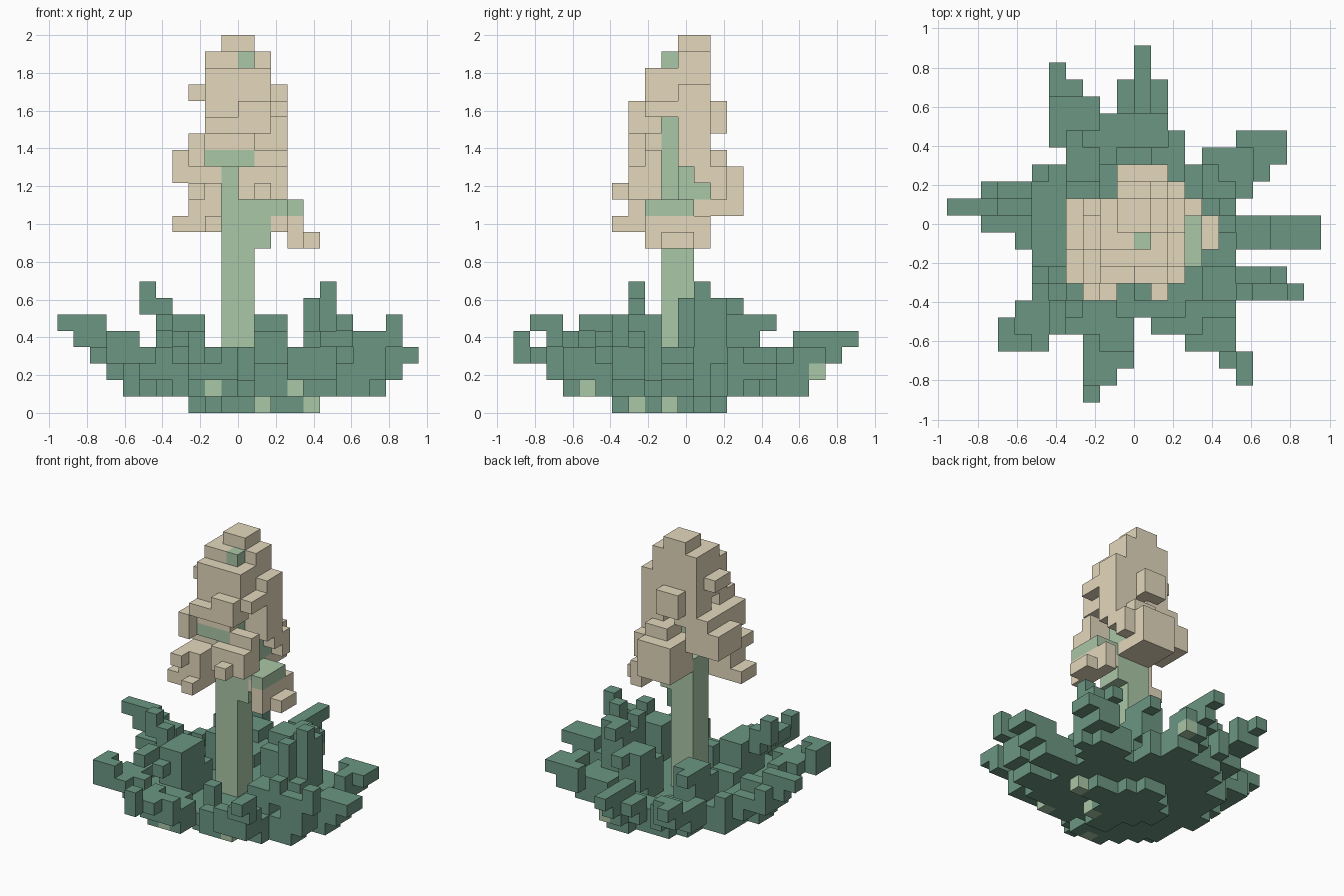
import bpy, bmesh
from mathutils import Vector

if "Cube" in bpy.data.objects:
    bpy.data.objects.remove(bpy.data.objects["Cube"], do_unlink=True)

UNIT = 2 / 23          # edge of one block
cells = {}             # block position -> part name


def box(part, x, y, z):
    """Fill inclusive block ranges; earlier parts keep their blocks."""
    for i in range(x[0], x[1] + 1):
        for j in range(y[0], y[1] + 1):
            for k in range(z[0], z[1] + 1):
                cells.setdefault((i, j, k), part)


def leaf(part, path, wide=2):
    """Sweep a tapering brush of blocks along a path of points."""
    points = [Vector(p) for p in path]
    steps = 16
    total = (len(points) - 1) * steps
    for s, (a, b) in enumerate(zip(points, points[1:])):
        for n in range(steps + 1):
            p = a.lerp(b, n / steps)
            done = (s * steps + n) / total
            w = max(1, round(wide * (1.15 - done)))
            i = round(p.x - (w - 1) / 2)
            j = round(p.y - (w - 1) / 2)
            k = round(p.z)
            box(part, (i, i + w - 1), (j, j + w - 1), (k, k + (done < 0.5)))


def bowl(part, rows):
    """Lay rows of blocks (y, first x, last x) on a bowl that rises outwards."""
    for j, first, last in rows:
        for i in range(first, last + 1):
            r = Vector((i - 0.5, j + 0.5)).length
            low = 1 + sum(r > edge for edge in (7.6, 8.6, 10.4, 11.3))
            box(part, (i, i), (j, j), (low, max(low, int(r / 2.4))))


# Stem and its short branches
box("stem", (-1, 0), (-1, 0), (2, 12))
box("stem", (-1, 0), (-1, -1), (13, 18))
box("stem", (0, 0), (-1, -1), (19, 21))
box("stem", (-2, 0), (-2, -2), (15, 15))
box("stem", (1, 1), (-1, 0), (10, 12))
box("stem", (2, 3), (-1, 0), (12, 12))
box("stem", (3, 3), (-2, -2), (12, 12))
box("stem", (1, 1), (0, 1), (13, 13))
box("stem", (1, 1), (0, 0), (14, 14))

# Pale blocks scattered low in the rosette
for spot in ((4, -1, 0), (1, -3, 0), (-2, -7, 1), (3, -6, 1), (1, 8, 2)):
    cells[spot] = "pale_leaf_block"

# Rosette of spreading outer leaves on a small base
box("rosette_base", (-2, 1), (-2, 1), (0, 0))
box("rosette_base", (-3, 3), (-1, 0), (0, 0))
box("rosette_base", (-1, 0), (-4, 2), (0, 0))
bowl("outer_leaves", [
    (10, 0, 0), (9, -5, -5), (9, 0, 0), (8, -5, -4), (8, -1, 1), (7, -5, -3), (7, -1, 1),
    (6, -5, 1), (5, -5, 2), (5, 6, 8), (4, -4, 2), (4, 4, 8), (3, -6, 7), (2, -9, 6),
    (1, -11, 5), (0, -9, 10), (-1, -7, 10), (-2, -6, 5), (-3, -6, 8), (-4, -6, 8),
    (-5, -7, 5), (-6, -8, -1), (-6, 1, 3), (-7, -8, -6), (-7, -3, -1),
    (-8, -3, -1), (-9, -3, -2), (-10, -3, -3)])

# Raised leaf tips
box("right_leaf_tip", (-10, -7), (1, 1), (4, 4))
box("right_leaf_tip", (-11, -9), (1, 1), (5, 5))
box("back_leaf_tip", (0, 0), (7, 9), (4, 4))
box("back_right_leaf_tip", (-5, -5), (8, 9), (4, 4))
box("left_front_leaf_tip", (7, 9), (-4, -4), (4, 4))
box("left_front_leaf_tip", (9, 9), (-4, -4), (5, 5))
box("front_left_leaf_tip", (4, 5), (-6, -6), (2, 3))
box("front_left_leaf_tip", (3, 5), (-7, -7), (2, 3))
box("front_left_leaf_tip", (5, 6), (-8, -8), (4, 4))
box("front_left_leaf_tip", (6, 6), (-9, -8), (5, 5))
box("front_right_leaf_tip", (-8, -8), (-7, -7), (3, 4))
box("front_leaf_tip", (-3, -3), (-10, -10), (3, 4))

# Inner leaves, standing steeper
leaf("inner_right_leaf", [(-3, -2, 2), (-4, -3, 4), (-5, -3, 6)])
box("inner_right_leaf", (-6, -6), (-3, -3), (6, 7))
leaf("inner_left_leaf", [(4, 1, 2), (4, 2, 4), (5, 2, 6)])
box("inner_left_leaf", (4, 4), (0, 0), (3, 6))
box("inner_left_leaf", (5, 5), (1, 1), (6, 7))
box("inner_left_leaf", (4, 4), (2, 3), (6, 6))
leaf("inner_back_leaf", [(1.6, 2, 2), (1.6, 4, 4), (1.6, 5, 5)])
leaf("inner_back_right_leaf", [(-3, 2, 2), (-4, 4, 4), (-4, 5, 5)])
box("inner_front_leaf", (0, 0), (-4, -4), (2, 3))
leaf("inner_front_right_leaf", [(-4, -3, 2), (-4, -4, 4), (-5, -6, 5)])
leaf("inner_front_left_leaf", [(4, -3, 2), (5, -3, 3), (6, -4, 5)])

# Flower spike, crown downwards
box("flower_top", (-1, 0), (0, 1), (22, 22))
box("flower_top", (-2, 1), (0, 1), (21, 21))
box("flower_top", (-2, -1), (-1, -1), (21, 21))
box("flower_top", (-2, 1), (-2, 1), (19, 20))
box("flower_top", (-3, -3), (-1, 0), (19, 19))
box("flower_top", (2, 2), (0, 1), (19, 19))
box("flower_middle", (-2, 2), (-2, 1), (18, 18))
box("flower_middle", (0, 1), (-3, -3), (17, 18))
box("flower_middle", (-1, 0), (2, 2), (17, 18))
box("flower_middle", (-2, 1), (-3, -2), (17, 17))
box("flower_middle", (-2, 2), (0, 1), (17, 17))
box("flower_middle", (-3, -1), (-2, 1), (16, 16))
box("flower_middle", (0, 0), (-2, -2), (16, 16))
box("flower_middle", (-3, -3), (-3, -2), (15, 16))
box("flower_middle", (1, 2), (0, 1), (15, 16))
box("flower_middle", (1, 2), (1, 2), (14, 14))
box("flower_middle", (1, 2), (-2, -2), (15, 15))
box("flower_middle", (0, 1), (1, 2), (15, 15))

# Lower blossoms hanging around the stem
box("right_blossom", (-4, -2), (-1, 1), (14, 15))
box("front_right_blossom", (-3, -2), (-3, -2), (11, 13))
box("front_right_blossom", (-4, -4), (-3, -2), (11, 11))
box("front_right_blossom", (-3, -3), (-4, -4), (13, 13))
box("front_right_blossom", (-2, -2), (-4, -4), (11, 11))
box("front_left_blossom", (0, 2), (-3, -2), (13, 14))
box("front_left_blossom", (1, 1), (-4, -4), (13, 13))
box("back_blossom", (-1, 1), (1, 3), (12, 14))
box("back_blossom", (2, 2), (2, 2), (13, 14))
box("left_blossom", (2, 3), (-1, 0), (11, 11))
box("left_blossom", (3, 3), (-2, 1), (10, 11))
box("left_blossom", (4, 4), (-1, 0), (10, 10))


def material(name, colour):
    mat = bpy.data.materials.new(name)
    mat.use_nodes = True
    rgba = (*colour, 1)
    mat.diffuse_color = rgba
    mat.node_tree.nodes["Principled BSDF"].inputs["Base Color"].default_value = rgba
    return mat


leaf_green = material("leaf green", (0.147, 0.305, 0.224))
pale_green = material("pale green", (0.4, 0.57, 0.385))
cream = material("cream", (0.78, 0.69, 0.51))

DIRECTIONS = [Vector(d) for d in
              ((1, 0, 0), (-1, 0, 0), (0, 1, 0), (0, -1, 0), (0, 0, 1), (0, 0, -1))]
HALF = Vector((0.5, 0, 0.5))   # blocks are centred on y but not on x


def build(part):
    """Make one object from the exposed block sides of a part."""
    bm = bmesh.new()
    for cell in [c for c, owner in cells.items() if owner == part]:
        centre = Vector(cell) + HALF
        for d in DIRECTIONS:
            if tuple(int(v) for v in Vector(cell) + d) in cells:
                continue
            u = Vector((d.y, d.z, d.x))
            v = d.cross(u)
            corners = (-u - v, u - v, u + v, v - u)
            bm.faces.new([bm.verts.new((centre + (d + c) / 2) * UNIT) for c in corners])
    bmesh.ops.remove_doubles(bm, verts=bm.verts, dist=UNIT / 100)
    bmesh.ops.dissolve_limit(bm, angle_limit=0.01, verts=bm.verts, edges=bm.edges)
    mesh = bpy.data.meshes.new(part)
    bm.to_mesh(mesh)
    bm.free()
    if part in ("stem", "pale_leaf_block"):
        mesh.materials.append(pale_green)
    elif "flower" in part or "blossom" in part:
        mesh.materials.append(cream)
    else:
        mesh.materials.append(leaf_green)
    bpy.context.collection.objects.link(bpy.data.objects.new(part, mesh))


for part in dict.fromkeys(cells.values()):
    build(part)
